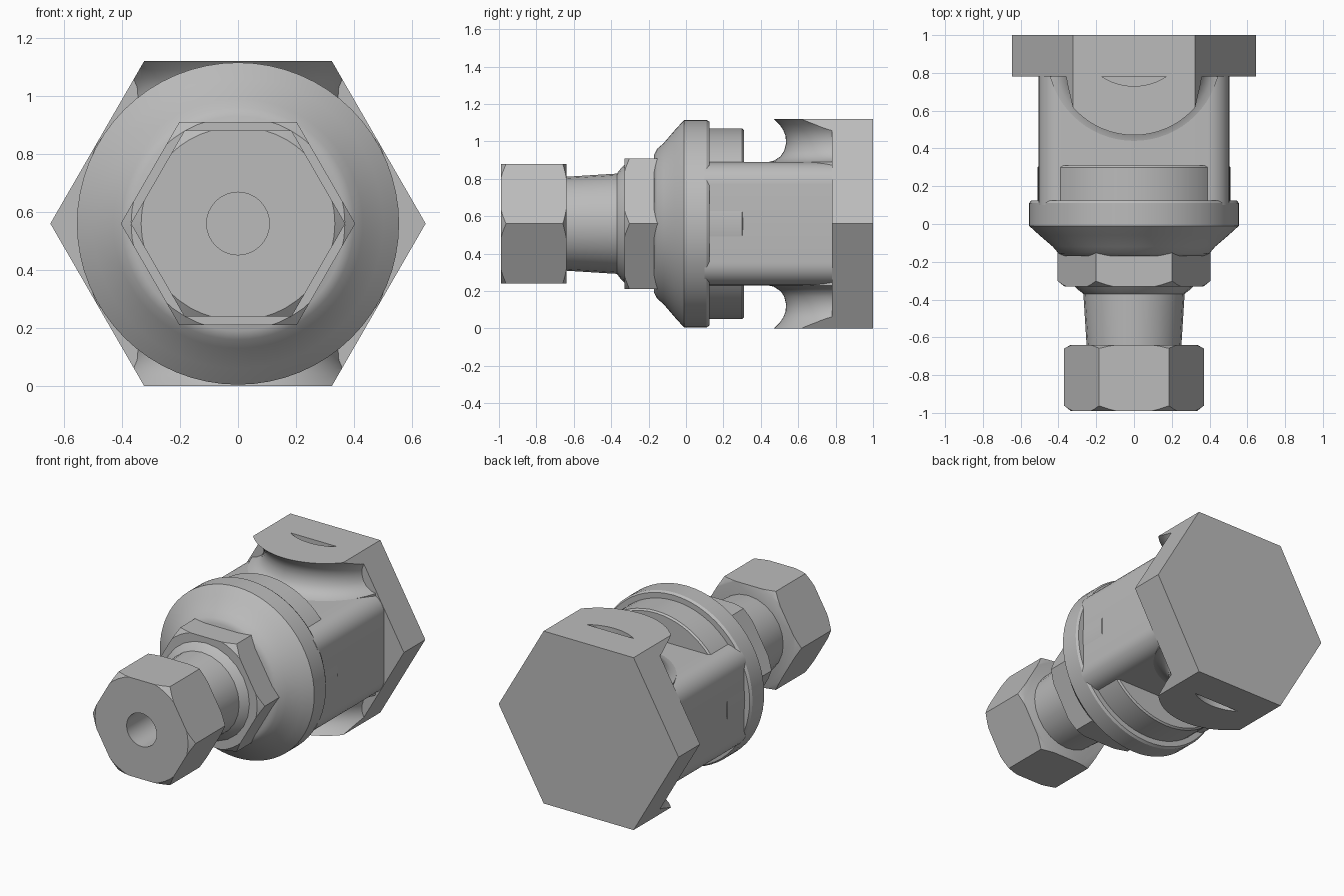
import bpy, bmesh, math
from mathutils import Matrix, Vector

AXIS_Z = 0.56
old = bpy.data.objects.get("Cube")
if old:
    bpy.data.objects.remove(old, do_unlink=True)

metal = bpy.data.materials.new("grey metal")
metal.use_nodes = True
GREY = (0.5, 0.5, 0.5, 1)
metal.diffuse_color = GREY
metal.node_tree.nodes["Principled BSDF"].inputs["Base Color"].default_value = GREY


def finish(name, bm):
    bmesh.ops.remove_doubles(bm, verts=bm.verts, dist=1e-5)
    bmesh.ops.recalc_face_normals(bm, faces=bm.faces)
    mesh = bpy.data.meshes.new(name)
    bm.to_mesh(mesh)
    bm.free()
    mesh.materials.append(metal)
    obj = bpy.data.objects.new(name, mesh)
    bpy.context.collection.objects.link(obj)
    return obj


def prism(name, outline, start, end, place):
    """Extrude a 2D outline; place(u, v, w) gives the point in space."""
    bm = bmesh.new()
    rings = [[bm.verts.new(place(u, v, w)) for u, v in outline] for w in (start, end)]
    for ring in rings:
        bm.faces.new(ring)
    n = len(outline)
    for i in range(n):
        j = (i + 1) % n
        bm.faces.new((rings[0][i], rings[0][j], rings[1][j], rings[1][i]))
    return finish(name, bm)


def along_y(u, v, w):
    return (u, w, AXIS_Z + v)


def hexagon(name, apothem, start, end):
    r = apothem / math.cos(math.pi / 6)
    pts = [(r * math.cos(i * math.pi / 3), r * math.sin(i * math.pi / 3)) for i in range(6)]
    return prism(name, pts, start, end, along_y)


def lathe(name, profile, place, steps=48):
    """Spin a closed (position, radius) profile round its axis."""
    bm = bmesh.new()
    turns = [2 * math.pi * i / steps for i in range(steps)]
    rings = [[bm.verts.new(place(r * math.cos(a), r * math.sin(a), p)) for a in turns]
             for p, r in profile]
    for a, b in zip(rings, rings[1:]):
        for i in range(steps):
            j = (i + 1) % steps
            bm.faces.new((a[i], a[j], b[j], b[i]))
    bm.faces.new(rings[0])
    bm.faces.new(rings[-1])
    return finish(name, bm)


def combine(obj, tool, operation):
    mod = obj.modifiers.new("cut", 'BOOLEAN')
    mod.operation = operation
    mod.solver = 'EXACT'
    mod.object = tool
    bpy.context.view_layer.update()
    done = bpy.data.meshes.new_from_object(
        obj.evaluated_get(bpy.context.evaluated_depsgraph_get()))
    obj.modifiers.clear()
    obj.data = done
    bpy.data.objects.remove(tool, do_unlink=True)


def chamfered_nut(name, apothem, start, end, front, back):
    nut = hexagon(name, apothem, start, end)
    r = apothem / math.cos(math.pi / 6) + 0.003
    cone = lathe("chamfer", [(start - 0.001, r - 0.04), (start + front, r),
                             (end - back, r), (end + 0.001, r - 0.04)], along_y)
    combine(nut, cone, 'INTERSECT')
    return nut


# Front nut with its bore
front_nut = chamfered_nut("front_nut", 0.32, -0.99, -0.64, 0.03, 0.02)
bore = lathe("bore", [(-1.1, 0.108), (-0.7, 0.108)], along_y, 32)
combine(front_nut, bore, 'DIFFERENCE')

# Neck and second nut
neck = lathe("neck", [(-0.66, 0.25), (-0.37, 0.268), (-0.345, 0.3), (-0.3, 0.34)], along_y, 24)
rear_nut = chamfered_nut("rear_nut", 0.35, -0.33, -0.15, 0.03, 0.001)

# Flange and the round shoulder behind it
flange = lathe("flange", [(-0.17, 0.37), (-0.155, 0.40), (-0.12, 0.43), (-0.06, 0.50),
                          (-0.01, 0.555), (0.11, 0.555), (0.125, 0.545)], along_y, 64)
shoulder = lathe("shoulder", [(0.1, 0.51), (0.3, 0.51), (0.31, 0.5)], along_y, 64)

# Body: box with rounded long edges
outline = []
for k, (sx, sz) in enumerate([(1, 1), (-1, 1), (-1, -1), (1, -1)]):
    for s in range(9):
        a = (k + s / 8) * math.pi / 2
        outline.append((sx * 0.385 + 0.12 * math.cos(a), sz * 0.21 + 0.12 * math.sin(a)))
body = prism("body", outline, 0.1, 0.8, along_y)

# Back plate and the two curved tabs, each with a shallow lens recess
plate = hexagon("back_plate", 0.56, 0.78, 1.0)
half, sag = 0.17, 0.05
radius = (half ** 2 + sag ** 2) / (2 * sag)
spread = math.asin(half / radius)
lens = []
for i in range(13):
    a = spread * (i / 6 - 1)
    lens.append((radius * math.sin(a), 0.78 - sag + radius * (1 - math.cos(a))))

waist = [(0.30, 0.46), (0.33, 0.46), (0.337, 0.43), (0.36, 0.395), (0.39, 0.375),
         (0.43, 0.365), (0.47, 0.368), (0.50, 0.38), (0.53, 0.40), (0.56, 0.43), (0.58, 0.43)]
for side, name in ((1, "upper_tab"), (-1, "lower_tab")):
    def upright(u, v, w, side=side):
        return (u, 0.9 + v, AXIS_Z + side * w)

    def recess(u, v, w, side=side):
        return (u, v, AXIS_Z + side * w)

    tab = hexagon(name, 0.56, 0.3, 0.79)
    combine(tab, lathe("waist", waist, upright, 64), 'INTERSECT')
    combine(tab, prism("lens", lens, 0.52, 0.6, recess), 'DIFFERENCE')

# Smooth the round parts, keep the edges crisp
for obj in bpy.context.scene.objects:
    obj.select_set(obj.type == 'MESH')
bpy.context.view_layer.objects.active = body
bpy.ops.object.shade_smooth_by_angle(angle=math.radians(28))
